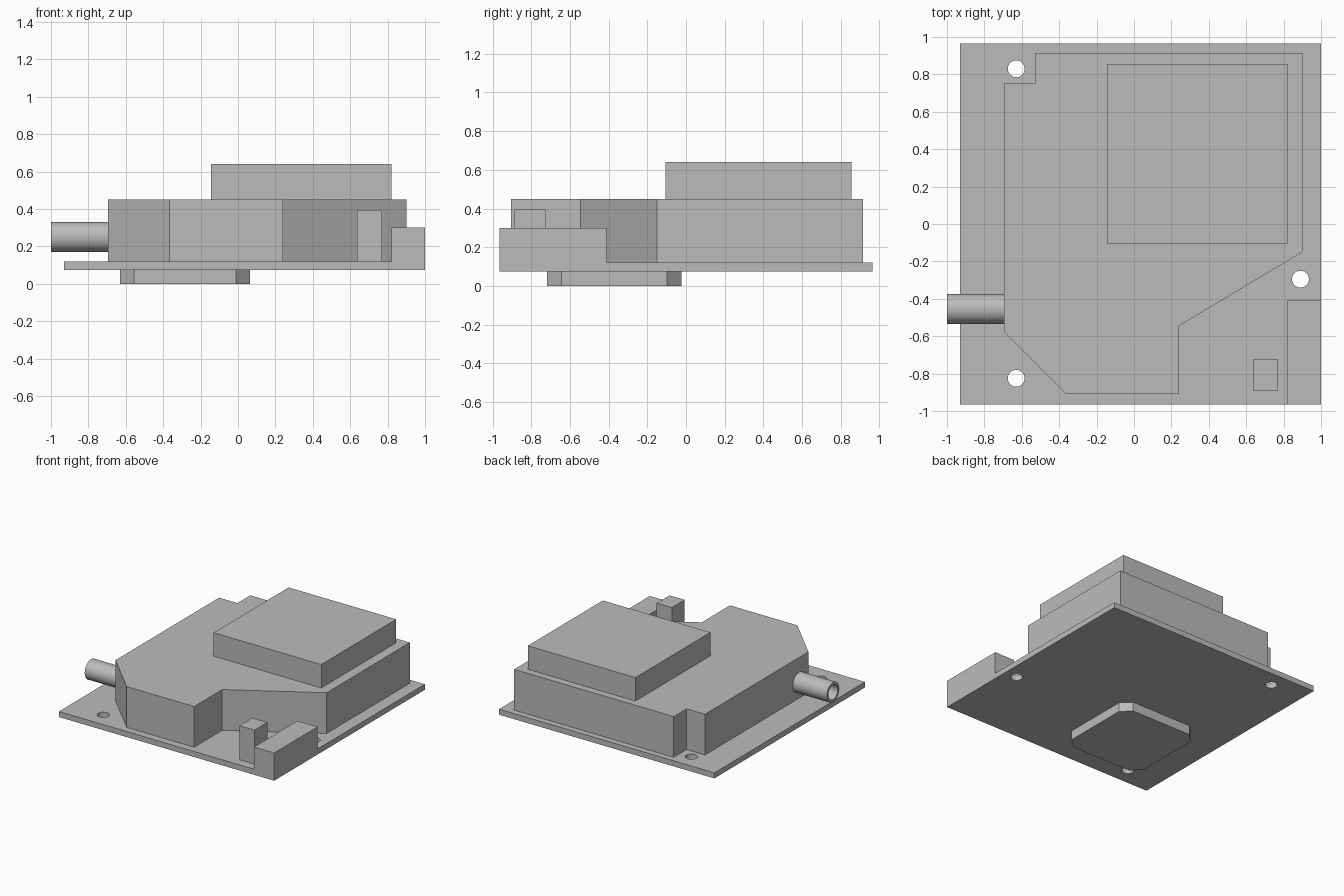
import bpy
import bmesh
from math import cos, sin, tau

if "Cube" in bpy.data.objects:
    bpy.data.objects.remove(bpy.data.objects["Cube"], do_unlink=True)

grey = bpy.data.materials.new("plain grey")
grey.use_nodes = True
grey.diffuse_color = (0.5, 0.5, 0.5, 1)
grey.node_tree.nodes["Principled BSDF"].inputs["Base Color"].default_value = grey.diffuse_color


def finish(name, bm):
    bmesh.ops.recalc_face_normals(bm, faces=bm.faces)
    mesh = bpy.data.meshes.new(name)
    bm.to_mesh(mesh)
    bm.free()
    mesh.materials.append(grey)
    obj = bpy.data.objects.new(name, mesh)
    bpy.context.collection.objects.link(obj)
    return obj


def prism(name, outline, z0, z1):
    """Extrude a flat outline from z0 up to z1."""
    bm = bmesh.new()
    face = bm.faces.new([bm.verts.new((x, y, z0)) for x, y in outline])
    top = bmesh.ops.extrude_face_region(bm, geom=[face])["geom"]
    verts = [v for v in top if isinstance(v, bmesh.types.BMVert)]
    bmesh.ops.translate(bm, verts=verts, vec=(0, 0, z1 - z0))
    return finish(name, bm)


def box(name, x0, x1, y0, y1, z0, z1):
    return prism(name, [(x0, y0), (x1, y0), (x1, y1), (x0, y1)], z0, z1)


def circle(x, y, r, n=40):
    return [(x + r * cos(tau * i / n), y + r * sin(tau * i / n)) for i in range(n)]


# Circuit board with three mounting holes
board = box("circuit_board", -0.93, 1.0, -0.965, 0.965, 0.075, 0.12)
for x, y in [(-0.63, 0.83), (-0.63, -0.825), (0.89, -0.295)]:
    cutter = prism("hole_cutter", circle(x, y, 0.045), 0, 0.2)
    cutter.hide_render = True
    mod = board.modifiers.new("hole", "BOOLEAN")
    mod.operation = "DIFFERENCE"
    mod.solver = "EXACT"
    mod.object = cutter
    bpy.context.view_layer.objects.active = board
    bpy.ops.object.modifier_apply(modifier=mod.name)
    bpy.data.objects.remove(cutter, do_unlink=True)

# Main housing with notched and cut corners, and its raised lid
prism("housing", [(-0.695, 0.75), (-0.53, 0.75), (-0.53, 0.915), (0.90, 0.915),
                  (0.90, -0.15), (0.24, -0.545), (0.24, -0.905),
                  (-0.365, -0.905), (-0.695, -0.575)], 0.12, 0.45)
box("raised_lid", -0.145, 0.82, -0.105, 0.855, 0.45, 0.64)

# Edge connector and small post
box("edge_connector", 0.82, 1.0, -0.965, -0.41, 0.12, 0.30)
box("small_post", 0.635, 0.77, -0.89, -0.725, 0.12, 0.395)

# Underside pad with chamfered corners
cx, cy, h, c = -0.2825, -0.37, 0.3475, 0.075
pad = []
for sx, sy in [(1, 1), (-1, 1), (-1, -1), (1, -1)]:
    corner = [(cx + sx * h, cy + sy * (h - c)), (cx + sx * (h - c), cy + sy * h)]
    pad += corner if sx == sy else corner[::-1]
prism("underside_pad", pad, 0, 0.075)

# Hollow side tube, bridged ring by ring
bm = bmesh.new()
rings = []
for x, r in [(-0.695, 0.08), (-1.0, 0.08), (-1.0, 0.06), (-0.695, 0.06)]:
    rings.append([bm.verts.new((x, y, z)) for y, z in circle(-0.455, 0.25, r)])
for a, b in zip(rings, rings[1:]):
    for i in range(len(a)):
        j = (i + 1) % len(a)
        bm.faces.new((a[i], a[j], b[j], b[i]))
bm.faces.new(rings[-1])
tube = finish("side_tube", bm)

bpy.ops.object.select_all(action="DESELECT")
for obj in (tube, board):
    obj.select_set(True)
bpy.context.view_layer.objects.active = tube
bpy.ops.object.shade_smooth_by_angle(angle=0.6)
